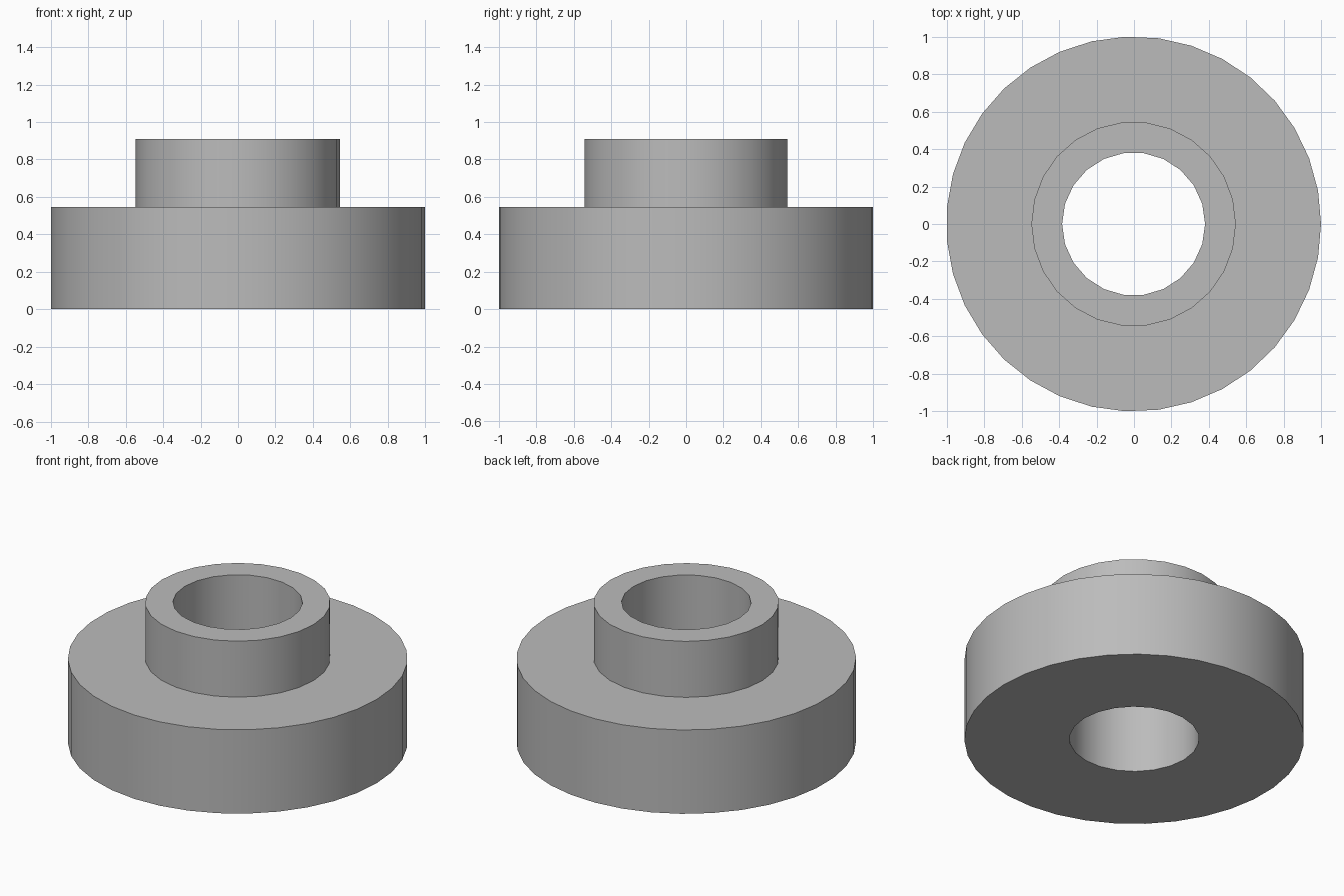
import bpy
import bmesh
from math import cos, sin, tau, radians

cube = bpy.data.objects.get("Cube")
if cube:
    bpy.data.objects.remove(cube, do_unlink=True)

# Dimensions
FLANGE_R, HUB_R, BORE_R = 1.001, 0.546, 0.382
FLANGE_Z, HUB_Z = 0.545, 0.909
FLANGE_SIDES, HUB_SIDES, BORE_SIDES = 35, 26, 22
OFFSET_X = -0.002  # centres the odd-sided flange

grey = bpy.data.materials.new("plain_grey")
grey.use_nodes = True
grey.diffuse_color = (0.5, 0.5, 0.5, 1)
grey.node_tree.nodes["Principled BSDF"].inputs["Base Color"].default_value = (0.5, 0.5, 0.5, 1)

bm = bmesh.new()


def ring(radius, sides, z):
    """Closed loop of edges, starting on +x."""
    verts = [bm.verts.new((OFFSET_X + radius * cos(tau * i / sides),
                           radius * sin(tau * i / sides), z)) for i in range(sides)]
    return [bm.edges.new((verts[i - 1], verts[i])) for i in range(sides)]


def wall(lower, upper):
    bmesh.ops.bridge_loops(bm, edges=lower + upper)


def annulus(outer, inner):
    bmesh.ops.triangle_fill(bm, edges=outer + inner, use_beauty=True)


# Edge loops of the stepped bushing
flange_bottom = ring(FLANGE_R, FLANGE_SIDES, 0)
flange_top = ring(FLANGE_R, FLANGE_SIDES, FLANGE_Z)
hub_bottom = ring(HUB_R, HUB_SIDES, FLANGE_Z)
hub_top = ring(HUB_R, HUB_SIDES, HUB_Z)
bore_bottom = ring(BORE_R, BORE_SIDES, 0)
bore_top = ring(BORE_R, BORE_SIDES, HUB_Z)

# Upright walls
wall(flange_bottom, flange_top)
wall(hub_bottom, hub_top)
wall(bore_bottom, bore_top)

# Flat rings: underside, shoulder and hub rim
annulus(flange_bottom, bore_bottom)
annulus(flange_top, hub_bottom)
annulus(hub_top, bore_top)

bmesh.ops.recalc_face_normals(bm, faces=bm.faces[:])
mesh = bpy.data.meshes.new("flanged_bushing")
bm.to_mesh(mesh)
bm.free()
mesh.materials.append(grey)

bushing = bpy.data.objects.new("flanged_bushing", mesh)
bpy.context.collection.objects.link(bushing)

# Smooth round walls, sharp rims
bpy.ops.object.select_all(action="DESELECT")
bushing.select_set(True)
bpy.context.view_layer.objects.active = bushing
bpy.ops.object.shade_smooth_by_angle(angle=radians(30))
